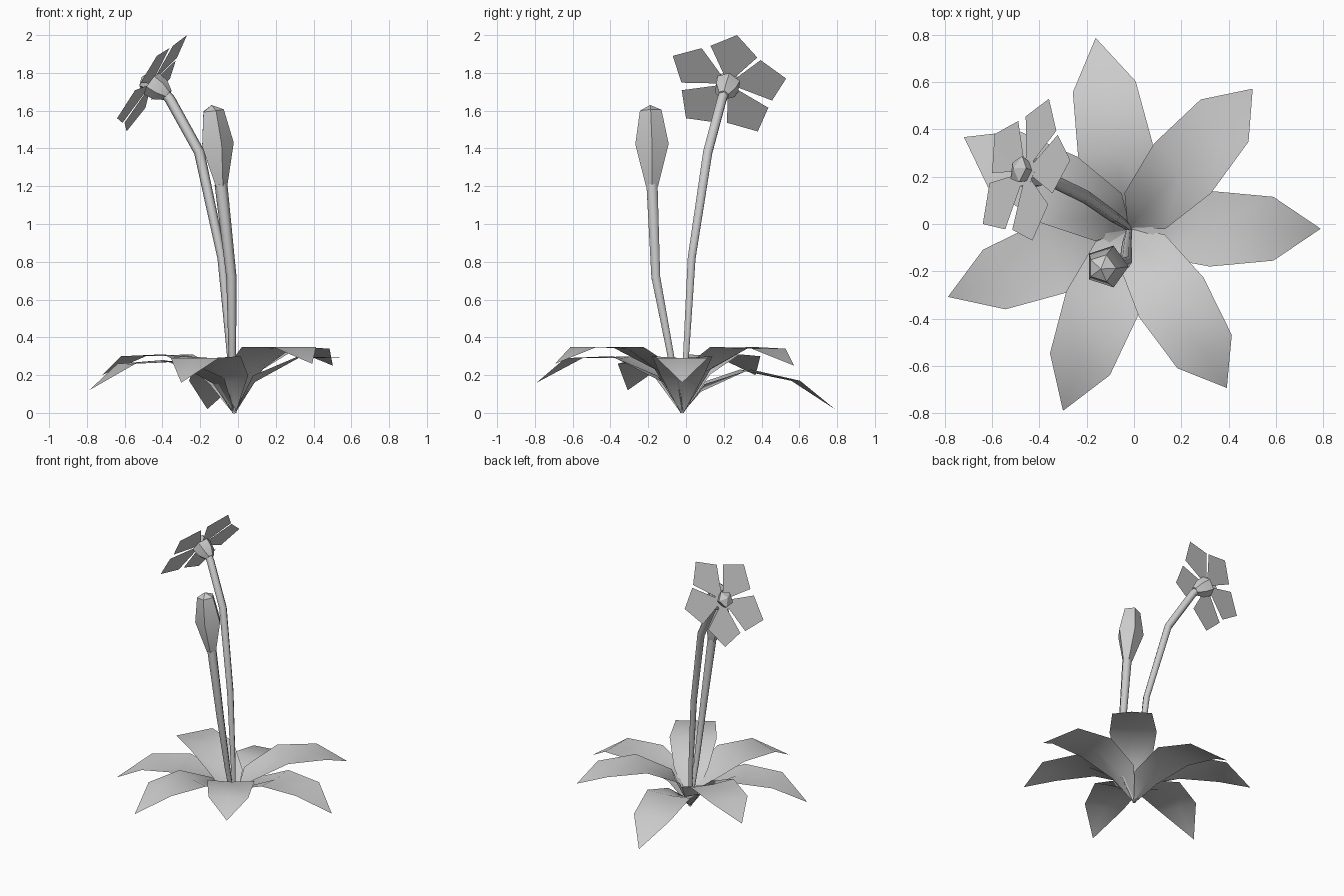
import bpy, bmesh, math
from mathutils import Vector, Quaternion

cube = bpy.data.objects.get("Cube")
if cube:
    bpy.data.objects.remove(cube, do_unlink=True)

grey = bpy.data.materials.new("plain_grey")
grey.use_nodes = True
grey.diffuse_color = (0.6, 0.6, 0.6, 1)
grey.node_tree.nodes["Principled BSDF"].inputs["Base Color"].default_value = (0.6, 0.6, 0.6, 1)


def finish(name, bm, angle):
    """Turn a bmesh into a grey object, smooth below the given angle."""
    bmesh.ops.remove_doubles(bm, verts=bm.verts, dist=0.0005)
    mesh = bpy.data.meshes.new(name)
    bm.to_mesh(mesh)
    bm.free()
    mesh.materials.append(grey)
    obj = bpy.data.objects.new(name, mesh)
    bpy.context.collection.objects.link(obj)
    bpy.ops.object.select_all(action='DESELECT')
    obj.select_set(True)
    bpy.context.view_layer.objects.active = obj
    bpy.ops.object.shade_smooth_by_angle(angle=math.radians(angle))
    return obj


def loft(name, path, radii, sides, angle):
    """Closed tube through the path points with a radius at each."""
    bm = bmesh.new()
    pts = [Vector(p) for p in path]
    rings = []
    for i, (p, r) in enumerate(zip(pts, radii)):
        along = pts[min(i + 1, len(pts) - 1)] - pts[max(i - 1, 0)]
        turn = Vector((0, 0, 1)).rotation_difference(along.normalized())
        ring = []
        for k in range(sides):
            a = math.tau * k / sides
            ring.append(bm.verts.new(p + turn @ Vector((r * math.cos(a), r * math.sin(a), 0))))
        rings.append(ring)
    for low, high in zip(rings, rings[1:]):
        for k in range(sides):
            j = (k + 1) % sides
            bm.faces.new((low[k], low[j], high[j], high[k]))
    bm.faces.new(rings[0][::-1])
    bm.faces.new(rings[-1])
    return finish(name, bm, angle)


# Rosette of leaves: heading, length, heights at inner, outer and tip
ROOT = Vector((-0.02, -0.02, 0))
leaves = [
    (100, 0.82, 0.23, 0.17, 0.02),
    (48.6, 0.79, 0.35, 0.34, 0.25),
    (0, 0.81, 0.30, 0.29, 0.16),
    (-58.5, 0.79, 0.35, 0.35, 0.26),
    (-110, 0.82, 0.30, 0.29, 0.16),
    (-159.4, 0.82, 0.28, 0.26, 0.12),
    (151, 0.80, 0.31, 0.30, 0.20),
]


def leaf(name, heading, length, z_in, z_out, z_tip):
    a = math.radians(heading)
    out = Vector((math.cos(a), math.sin(a), 0))
    side = Vector((-out.y, out.x, 0))
    # distance, half width, edge height, depth of the midrib fold
    stations = [(0, 0.008, 0, 0), (0.1, 0.115, z_in * 0.66, 0.04),
                (0.34, 0.16, z_in, 0.01), (0.61, 0.135, z_out, 0)]
    bm = bmesh.new()
    rows = []
    for r, w, z, fold in stations:
        rows.append([bm.verts.new(ROOT + out * r + side * w * s
                                  + Vector((0, 0, z - (fold if s == 0 else 0))))
                     for s in (-1, 0, 1)])
    for near, far in zip(rows, rows[1:]):
        for k in (0, 1):
            bm.faces.new((near[k], far[k], far[k + 1], near[k + 1]))
    tip = bm.verts.new(ROOT + out * length + Vector((0, 0, z_tip)))
    for k in (0, 1):
        bm.faces.new((rows[-1][k], tip, rows[-1][k + 1]))
    for f in bm.faces:
        f.normal_update()
        if f.normal.z < 0:
            f.normal_flip()
    return finish(name, bm, 50)


for i, data in enumerate(leaves):
    leaf(f"leaf_{i + 1}", *data)

# Flower head placement
centre = Vector((-0.458, 0.222, 1.742))
facing = Vector((-0.81, 0.21, 0.55)).normalized()

# Stems
loft("flower_stem",
     [ROOT, (-0.04, 0, 0.3), (-0.085, 0.03, 0.82), (-0.205, 0.115, 1.38),
      (-0.36, 0.19, 1.66), centre - facing * 0.08],
     [0.012, 0.018, 0.024, 0.028, 0.028, 0.028], 6, 65)
loft("bud_stem",
     [ROOT, (-0.03, -0.08, 0.3), (-0.035, -0.16, 0.72), (-0.09, -0.18, 1.21)],
     [0.012, 0.02, 0.027, 0.034], 6, 65)

# Closed bud
loft("bud",
     [(-0.09, -0.18, 1.2), (-0.115, -0.18, 1.42), (-0.135, -0.187, 1.6),
      (-0.14, -0.19, 1.63)],
     [0.034, 0.093, 0.06, 0.0001], 5, 30)

# Calyx cup and flower centre
loft("calyx", [centre - facing * d for d in (0.11, 0.06, 0.0)],
     [0.03, 0.062, 0.07], 6, 40)
loft("flower_centre", [centre + facing * d for d in (0.0, 0.04, 0.065)],
     [0.045, 0.06, 0.0001], 5, 30)

# Five petals, each a pointed blade around the flower centre
petal_tips = [(-0.36, 0.53, 1.77), (-0.27, 0.27, 2.0), (-0.43, -0.07, 1.89),
              (-0.64, 0.0, 1.56), (-0.59, 0.38, 1.49)]
for i, t in enumerate(petal_tips):
    reach = Vector(t) - centre
    bm = bmesh.new()
    outline = []
    for turn, scale in ((-30, 0.16), (-31, 0.77), (0, 1), (31, 0.77), (30, 0.16)):
        spin = Quaternion(facing, math.radians(turn))
        outline.append(bm.verts.new(centre + spin @ reach * scale))
    hub, right, tip, left, hub_left = outline
    bm.faces.new((hub, right, tip))
    bm.faces.new((hub, tip, hub_left))
    bm.faces.new((hub_left, tip, left))
    finish(f"petal_{i + 1}", bm, 50)
